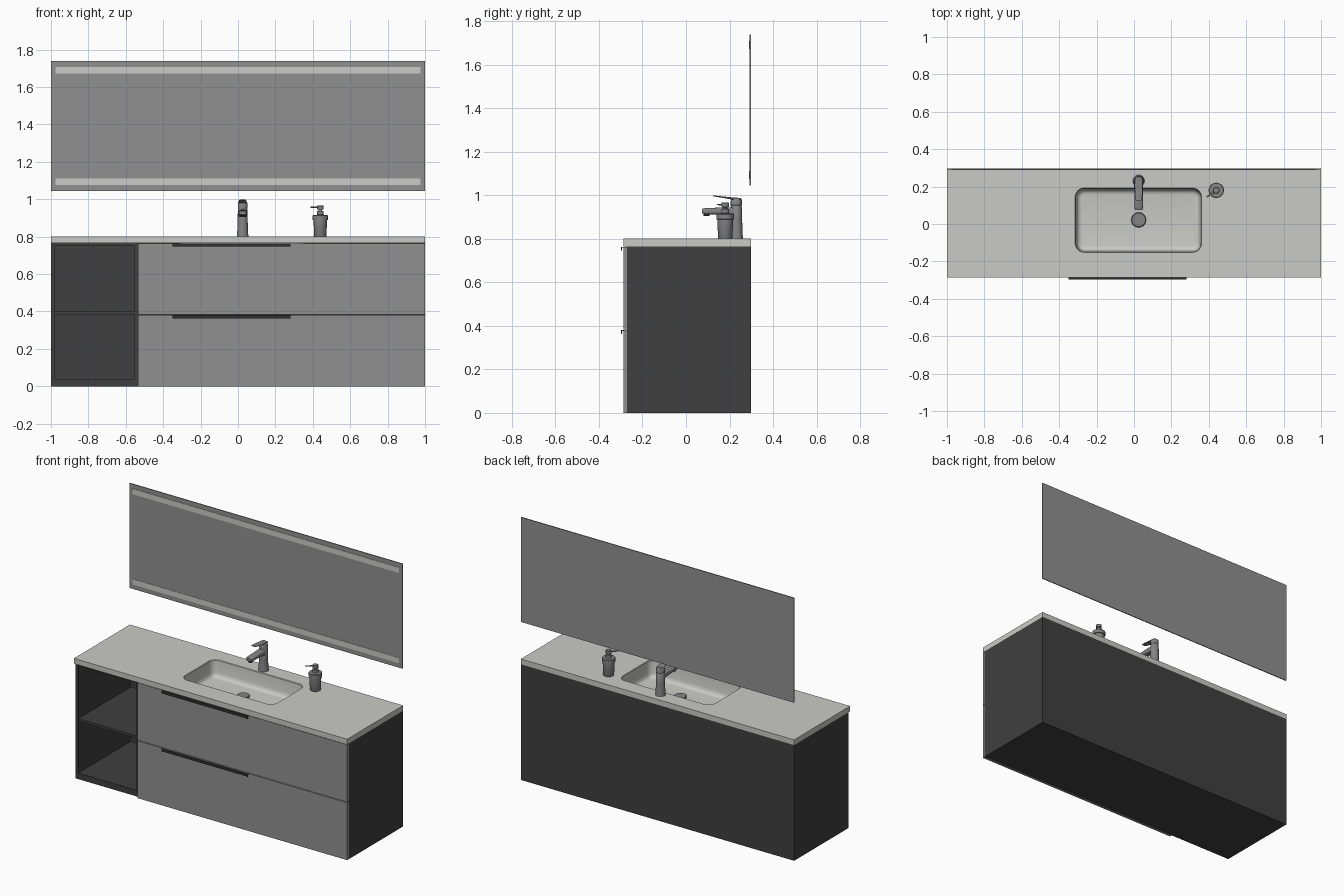
import bpy, bmesh, math
from mathutils import Vector

if "Cube" in bpy.data.objects:
    bpy.data.objects.remove(bpy.data.objects["Cube"])


def mat(name, r, g, b):
    m = bpy.data.materials.new(name)
    m.diffuse_color = (r, g, b, 1)
    m.use_nodes = True
    m.node_tree.nodes["Principled BSDF"].inputs["Base Color"].default_value = m.diffuse_color
    return m


WHITE = mat("counter_white", 0.59, 0.59, 0.57)
LIGHT = mat("light_strip", 0.60, 0.60, 0.59)
GREY = mat("front_grey", 0.28, 0.28, 0.28)
DARK = mat("cabinet_dark", 0.05, 0.05, 0.05)
METAL = mat("metal", 0.23, 0.23, 0.23)
BLACK = mat("handle_black", 0.03, 0.03, 0.03)


def finish(name, bm, material, smooth=False):
    bmesh.ops.recalc_face_normals(bm, faces=bm.faces)
    me = bpy.data.meshes.new(name)
    bm.to_mesh(me)
    bm.free()
    me.materials.append(material)
    ob = bpy.data.objects.new(name, me)
    bpy.context.collection.objects.link(ob)
    if smooth:
        bpy.ops.object.select_all(action='DESELECT')
        ob.select_set(True)
        bpy.context.view_layer.objects.active = ob
        bpy.ops.object.shade_smooth_by_angle(angle=math.radians(35))
    return ob


def box(name, x0, x1, y0, y1, z0, z1, material):
    bm = bmesh.new()
    bmesh.ops.create_cube(bm, size=1)
    for v in bm.verts:
        v.co = ((x0 + x1) / 2 + v.co.x * (x1 - x0),
                (y0 + y1) / 2 + v.co.y * (y1 - y0),
                (z0 + z1) / 2 + v.co.z * (z1 - z0))
    return finish(name, bm, material)


def loft(bm, rings, cap_start=True, cap_end=True):
    loops = [[bm.verts.new(p) for p in ring] for ring in rings]
    n = len(loops[0])
    for a, b in zip(loops, loops[1:]):
        for i in range(n):
            bm.faces.new((a[i], a[(i + 1) % n], b[(i + 1) % n], b[i]))
    if cap_start:
        bm.faces.new(loops[0])
    if cap_end:
        bm.faces.new(loops[-1])
    return loops


def lathe(name, x, y, profile, material, n=32):
    bm = bmesh.new()
    loft(bm, [[(x + r * math.cos(t), y + r * math.sin(t), z)
               for t in (2 * math.pi * i / n for i in range(n))]
              for r, z in profile])
    return finish(name, bm, material, True)


def tube(name, x, sections, material, power=0.6, n=28):
    """Rounded-box sections (y, z, half width, half height) lofted along y."""
    def s(v):
        return math.copysign(abs(v) ** power, v)
    bm = bmesh.new()
    loft(bm, [[(x + w * s(math.cos(t)), y, z + h * s(math.sin(t)))
               for t in (2 * math.pi * i / n for i in range(n))]
              for y, z, w, h in sections])
    return finish(name, bm, material, True)


def rounded_rect(x0, x1, y0, y1, r, z, inset=0, n=8):
    pts = []
    corners = ((x1 - r, y1 - r), (x0 + r, y1 - r), (x0 + r, y0 + r), (x1 - r, y0 + r))
    for k, (cx, cy) in enumerate(corners):
        for i in range(n + 1):
            t = math.pi / 2 * (k + i / n)
            pts.append((cx + (r - inset) * math.cos(t), cy + (r - inset) * math.sin(t), z))
    return pts


BACK, BODY, FRONT = 0.298, -0.27, -0.287

# cabinet carcass with open niche on the left
box("left_side", -1, -0.98, BODY, BACK, 0, 0.765, DARK)
box("right_side", 0.98, 1, BODY, BACK, 0, 0.765, DARK)
box("niche_divider", -0.555, -0.535, BODY, BACK - 0.02, 0.04, 0.765, DARK)
box("back_panel", -0.98, 0.98, BACK - 0.02, BACK, 0, 0.765, DARK)
box("bottom_panel", -0.98, 0.98, BODY, BACK - 0.02, 0, 0.04, DARK)
box("niche_shelf", -0.98, -0.555, BODY, BACK - 0.02, 0.383, 0.40, DARK)
box("niche_top", -0.98, -0.555, BODY, BACK - 0.02, 0.75, 0.765, DARK)
box("drawer_rail", -0.535, 0.98, BODY, BODY + 0.02, 0.34, 0.42, DARK)

# drawer fronts with angled grip strips
for label, z0, z1 in (("lower", 0.0, 0.38), ("upper", 0.384, 0.763)):
    box(label + "_drawer_front", -0.535, 1, FRONT, BODY, z0, z1, GREY)
    box(label + "_handle_top", -0.35, 0.28, -0.298, FRONT + 0.002, z1 - 0.003, z1, BLACK)
    box(label + "_handle_lip", -0.35, 0.28, -0.298, -0.295, z1 - 0.017, z1 - 0.003, BLACK)

# countertop with sunken basin
bm = bmesh.new()
basin = (-0.315, 0.362, -0.152, 0.193, 0.05)
steps = ((0, 0.80), (0.003, 0.797), (0.008, 0.72), (0.013, 0.702),
         (0.022, 0.693), (0.036, 0.69))
rim = loft(bm, [rounded_rect(*basin, z, inset) for inset, z in steps], cap_start=False)[0]
outline = ((-1, FRONT), (1, FRONT), (1, BACK), (-1, BACK))
top = loft(bm, [[(x, y, z) for x, y in outline] for z in (0.765, 0.80)], False, False)[1]
edges = [bm.edges.get((lp[i], lp[(i + 1) % len(lp)])) for lp in (rim, top) for i in range(len(lp))]
bmesh.ops.triangle_fill(bm, edges=edges, use_beauty=True, normal=Vector((0, 0, 1)))
finish("countertop_basin", bm, WHITE, True)

# drain plug
lathe("drain_plug", 0.025, 0.022, [(0.024, 0.688), (0.024, 0.704), (0.039, 0.706),
                                   (0.040, 0.711), (0.036, 0.714)], METAL)

# mixer tap
lathe("tap_body", 0.025, 0.231, [(0.031, 0.80), (0.030, 0.806), (0.027, 0.88), (0.026, 0.945),
                                 (0.024, 0.948), (0.024, 0.951), (0.026, 0.954),
                                 (0.025, 0.980), (0.020, 0.987)], METAL)
tube("tap_spout", 0.025, [(0.235, 0.922, 0.024, 0.022), (0.19, 0.926, 0.024, 0.018),
                          (0.13, 0.927, 0.023, 0.015), (0.085, 0.926, 0.022, 0.014),
                          (0.074, 0.927, 0.019, 0.010)], METAL)
lathe("tap_aerator", 0.025, 0.095, [(0.014, 0.905), (0.014, 0.918)], BLACK, 20)
tube("tap_lever", 0.025, [(0.25, 0.981, 0.018, 0.006), (0.21, 0.985, 0.022, 0.005),
                          (0.16, 0.992, 0.020, 0.003), (0.125, 0.997, 0.016, 0.002)], METAL)

# soap dispenser
lathe("soap_cup", 0.44, 0.18, [(0.031, 0.80), (0.033, 0.803), (0.036, 0.888), (0.041, 0.890),
                               (0.041, 0.912), (0.038, 0.916), (0.018, 0.917)], METAL)
lathe("soap_pump", 0.44, 0.18, [(0.018, 0.915), (0.018, 0.936), (0.010, 0.938), (0.010, 0.944),
                                (0.018, 0.946), (0.018, 0.963), (0.015, 0.966)], METAL)
nozzle = tube("soap_nozzle", 0, [(0, 0, 0.006, 0.005), (-0.062, 0.001, 0.004, 0.003)], METAL, 1, 14)
nozzle.location = (0.44, 0.18, 0.956)
nozzle.rotation_euler.z = math.radians(-55)

# mirror with two light strips
box("mirror", -1, 1, 0.292, BACK, 1.045, 1.738, GREY)
for label, z in (("lower", 1.093), ("upper", 1.690)):
    box(label + "_light_strip", -0.975, 0.975, 0.290, 0.293, z - 0.018, z + 0.018, LIGHT)
